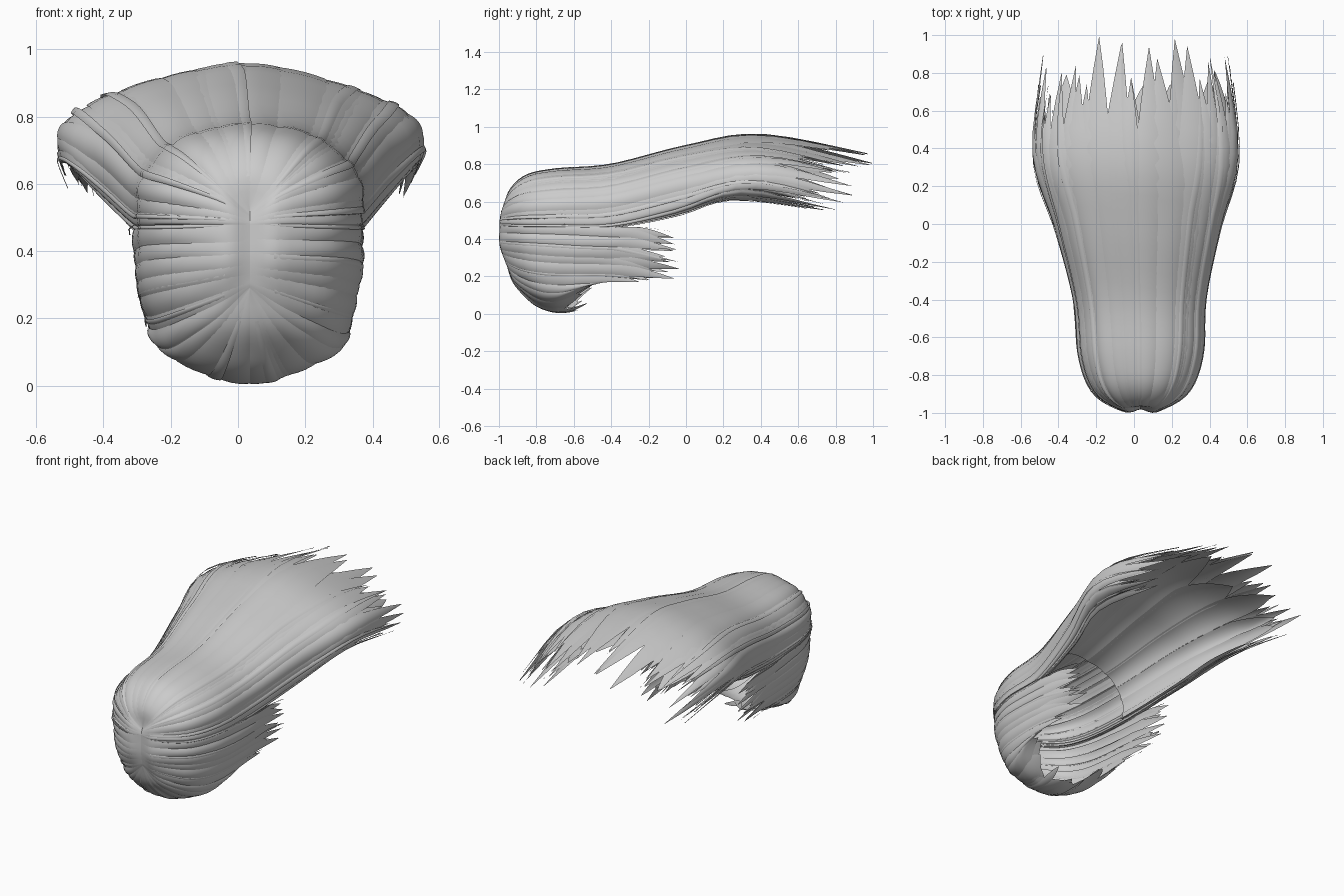
import bpy, bmesh, math, random
from mathutils import Vector as V

if "Cube" in bpy.data.objects:
    bpy.data.objects.remove(bpy.data.objects["Cube"])

random.seed(7)
CX = 0.035  # seam position

# Guide strands (right half), root to tip: crown down to the inward-curling edge of the long sweep
TOP = [
    [(0, -.965, .52), (0, -.955, .64), (0, -.86, .735), (0, -.7, .772), (0, -.4, .797), (0, 0, .897), (0, .4, .957), (0, 1.02, .85)],
    [(0, -.97, .51), (.09, -.965, .61), (.16, -.87, .695), (.20, -.7, .73), (.22, -.4, .75), (.27, 0, .845), (.32, .4, .89), (.29, .98, .77)],
    [(0, -.975, .50), (.09, -.985, .545), (.24, -.89, .59), (.315, -.7, .61), (.337, -.4, .63), (.425, 0, .73), (.52, .4, .79), (.46, .93, .68)],
    [(0, -.98, .48), (.09, -.992, .485), (.25, -.89, .485), (.324, -.7, .485), (.345, -.4, .49), (.425, -.05, .57), (.535, .32, .67), (.50, .84, .57)],
    [(0, -.975, .46), (.09, -.982, .46), (.24, -.885, .46), (.312, -.7, .46), (.33, -.4, .46), (.38, -.05, .525), (.44, .25, .61), (.43, .75, .555)],
]
# Guide strands for the short sides and the underside
LOW = [
    [(0, -.98, .48), (.09, -.992, .48), (.25, -.89, .48), (.323, -.7, .48), (.338, -.5, .475), (.345, -.35, .465), (.34, -.2, .46), (.33, -.02, .43)],
    [(0, -.98, .38), (.09, -.992, .37), (.24, -.89, .36), (.31, -.75, .35), (.332, -.6, .34), (.335, -.45, .335), (.33, -.3, .33), (.32, -.02, .29)],
    [(0, -.97, .31), (.09, -.962, .28), (.215, -.87, .24), (.28, -.75, .22), (.303, -.6, .215), (.308, -.45, .215), (.302, -.3, .205), (.285, -.06, .165)],
    [(0, -.965, .29), (.085, -.93, .195), (.16, -.85, .13), (.21, -.77, .095), (.24, -.7, .09), (.26, -.64, .105), (.27, -.57, .135), (.275, -.45, .175)],
    [(0, -.965, .285), (0, -.93, .175), (0, -.86, .09), (0, -.8, .04), (0, -.73, .012), (0, -.67, .004), (0, -.6, .012), (0, -.53, .04)],
]


def flip(g):
    return [(-x, y, z) for x, y, z in g]


def catmull(pts, t):
    n = len(pts)
    i = max(0, min(int(t), n - 2))
    f = t - i
    b, c = pts[i], pts[i + 1]
    a = pts[i - 1] if i else b * 2 - c
    d = pts[i + 2] if i + 2 < n else c * 2 - b
    return 0.5 * (b * 2 + (c - a) * f + (a * 2 - b * 5 + c * 4 - d) * f * f
                  + (b * 3 - a - c * 3 + d) * f ** 3)


def make_sheet(guides):
    rows = [[V(p) for p in g] for g in guides]
    top = len(rows) - 1

    def surf(u, t):
        u = max(0, min(top, u))
        p = catmull([catmull(r, t * 7) for r in rows], u)
        p.x += CX * (1 - 0.8 * max(0, min(1, (p.y + .6) / 1.0)))
        return p
    return surf, top


def normal(surf, top, u, t):
    u = max(.05, min(top - .05, u))
    t = max(.2, min(.97, t))
    du = surf(u + .04, t) - surf(u - .04, t)
    dt = surf(u, t + .02) - surf(u, t - .02)
    return du.cross(dt).normalized()


def lock(bm, surf, top, u, width, start, tip, lift, taper, bulge, steps=28, cols=6):
    """One tapering, slightly domed strip of hair lying on the sheet."""
    drift = random.uniform(-.25, .25)
    tilt = random.uniform(-.003, .003)
    grid = []
    for i in range(steps + 1):
        f = i / steps
        t = start + (tip - start) * f
        k = max(0, (f - taper) / (1 - taper))
        w = width * (1 - k ** 2.4) + .004
        env = min(1, t / .25) ** 2
        row = []
        for j in range(cols + 1):
            s = 2 * j / cols - 1
            uu = u + drift * k + s * w / 2
            h = (lift + tilt * s + bulge * (.4 - s * s) * (1 - k)) * env
            row.append(bm.verts.new(surf(uu, t) + normal(surf, top, uu, t) * h))
        grid.append(row)
    for a, b in zip(grid, grid[1:]):
        for j in range(cols):
            bm.faces.new((a[j], a[j + 1], b[j + 1], b[j]))


def locks(name, guides, count, width, start, tips, lift=0, taper=.74, bulge=.008, spread=0.0):
    """A row of strips; with spread, placed at random as loose wisps."""
    surf, top = make_sheet(guides)
    side = 1 if normal(surf, top, top / 2, .3).z * (surf(top / 2, .3).z - .4) > 0 else -1
    bm = bmesh.new()
    for i in range(count):
        u = width * .45 + (top - width * .9) * i / (count - 1) + random.uniform(-spread, spread)
        lock(bm, surf, top, u, width * random.uniform(.85, 1.15), start, random.uniform(*tips),
             side * (lift + random.uniform(-.003, .003)), taper, side * bulge)
    me = bpy.data.meshes.new(name)
    bm.to_mesh(me)
    bm.free()
    for p in me.polygons:
        p.use_smooth = True
    bpy.context.collection.objects.link(bpy.data.objects.new(name, me))


top_sheet = [flip(g) for g in TOP[:0:-1]] + TOP
low_sheet = [flip(g) for g in LOW] + LOW[-2::-1]

# Long swept-back hair: outer, middle and under layers
locks("long_outer_locks", top_sheet, 20, .56, 0, (.94, 1.0))
locks("long_middle_locks", top_sheet, 19, .52, 0, (.93, 1.0), lift=-.006)
locks("long_under_locks", top_sheet, 13, .66, .55, (.9, .98), lift=-.022)
locks("long_wisps", top_sheet, 9, .14, .12, (.94, 1.0), lift=.006, bulge=.003, spread=.35)

# Short sides and underside
locks("short_outer_locks", low_sheet, 20, .54, 0, (.9, 1.0))
locks("short_under_locks", low_sheet, 19, .5, 0, (.88, 1.0), lift=-.006)
locks("short_wisps", low_sheet, 8, .14, .12, (.9, 1.0), lift=.005, bulge=.003, spread=.35)
